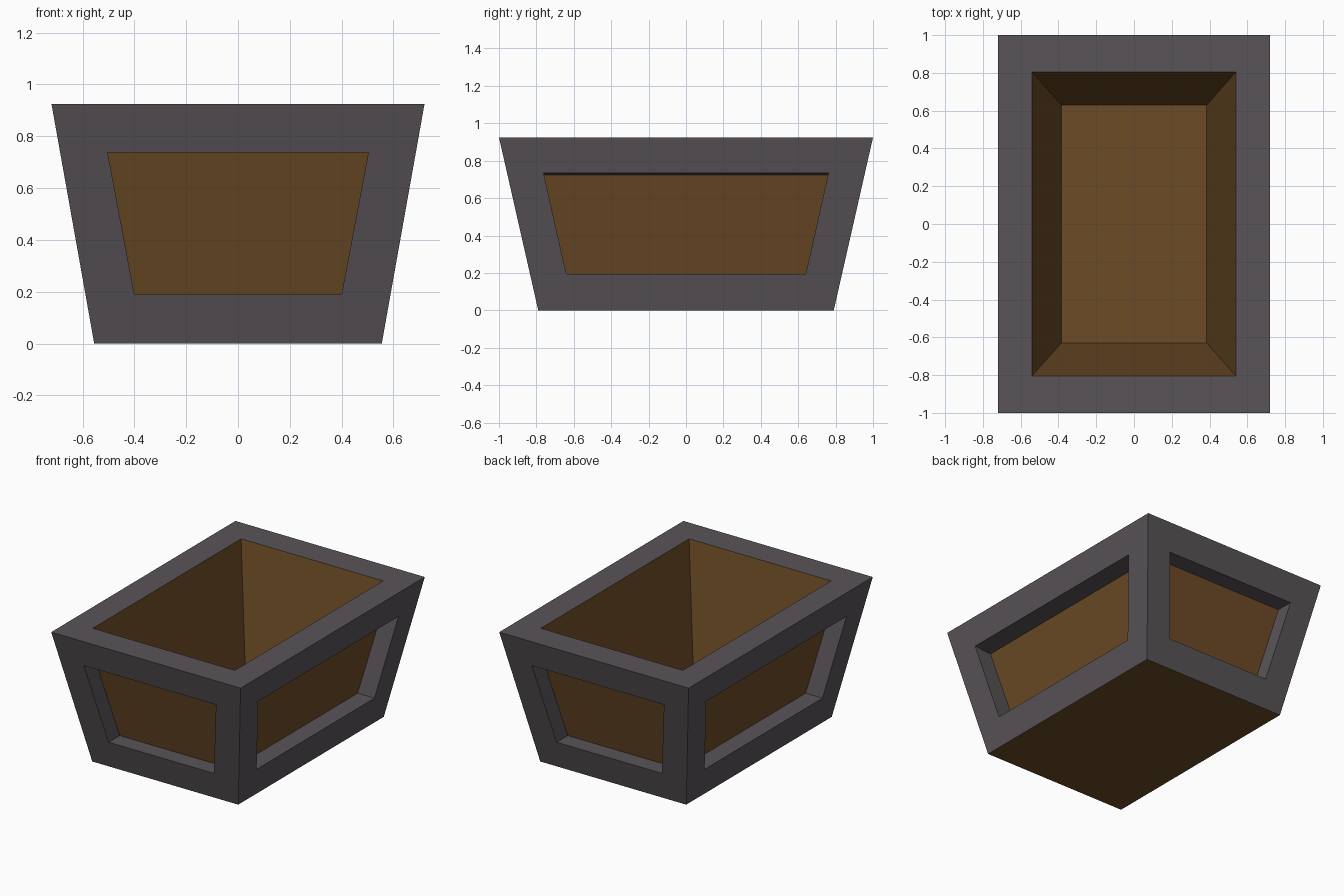
import bpy, bmesh

if "Cube" in bpy.data.objects:
    bpy.data.objects.remove(bpy.data.objects["Cube"])

H = 0.925                      # overall height
BX, BY = 0.555, 0.79           # half sizes at the base
TX, TY = 0.72, 1.0             # half sizes at the rim


def material(name, rgb):
    m = bpy.data.materials.new(name)
    m.diffuse_color = (*rgb, 1)
    m.use_nodes = True
    m.node_tree.nodes["Principled BSDF"].inputs["Base Color"].default_value = m.diffuse_color
    return m


GREY, BROWN = 0, 1
bm = bmesh.new()


def face(points, mat):
    f = bm.faces.new([bm.verts.new(p) for p in points])
    f.material_index = mat


def ring(hx, hy, z):
    return [(-hx, -hy, z), (hx, -hy, z), (hx, hy, z), (-hx, hy, z)]


def band(a, b, mat):
    for i in range(4):
        j = (i + 1) % 4
        face([a[i], a[j], b[j], b[i]], mat)


base = ring(BX, BY, 0)
rim = ring(TX, TY, H)
mouth = ring(0.54, 0.805, H)
floor = ring(0.385, 0.63, 0.10)

# rim, inner walls, floor and underside
band(rim, mouth, GREY)
band(mouth, floor, BROWN)
face(floor, BROWN)
face(base, BROWN)


def wall(axis, sign, low, high, depth, drop):
    """Sloping frame wall with a recessed panel; low/high = (half width, z)."""
    b0, t0 = (BY, TY) if axis == 1 else (BX, TX)
    bw, tw = (BX, TX) if axis == 1 else (BY, TY)

    def pt(w, z, d=0.0, dz=0.0):
        out = sign * (b0 + (t0 - b0) * z / H - d)
        return (w, out, z + dz) if axis == 1 else (out, w, z + dz)

    outer = [pt(-bw, 0), pt(bw, 0), pt(tw, H), pt(-tw, H)]
    (lw, lz), (hw, hz) = low, high
    window = [pt(-lw, lz), pt(lw, lz), pt(hw, hz), pt(-hw, hz)]
    panel = [pt(-lw, lz, depth), pt(lw, lz, depth),
             pt(hw, hz, depth, -drop), pt(-hw, hz, depth, -drop)]
    band(outer, window, GREY)
    band(window, panel, GREY)
    face(panel, BROWN)


# four framed walls
for s in (-1, 1):
    wall(1, s, (0.40, 0.19), (0.503, 0.737), 0.12, 0.0)
    wall(0, s, (0.64, 0.195), (0.762, 0.735), 0.128, 0.011)

bmesh.ops.remove_doubles(bm, verts=bm.verts[:], dist=0.0005)
bmesh.ops.recalc_face_normals(bm, faces=bm.faces[:])

mesh = bpy.data.meshes.new("planter_box")
bm.to_mesh(mesh)
bm.free()
mesh.materials.append(material("dark grey frame", (0.098, 0.087, 0.095)))
mesh.materials.append(material("brown wood", (0.150, 0.070, 0.019)))
obj = bpy.data.objects.new("planter_box", mesh)
bpy.context.collection.objects.link(obj)
